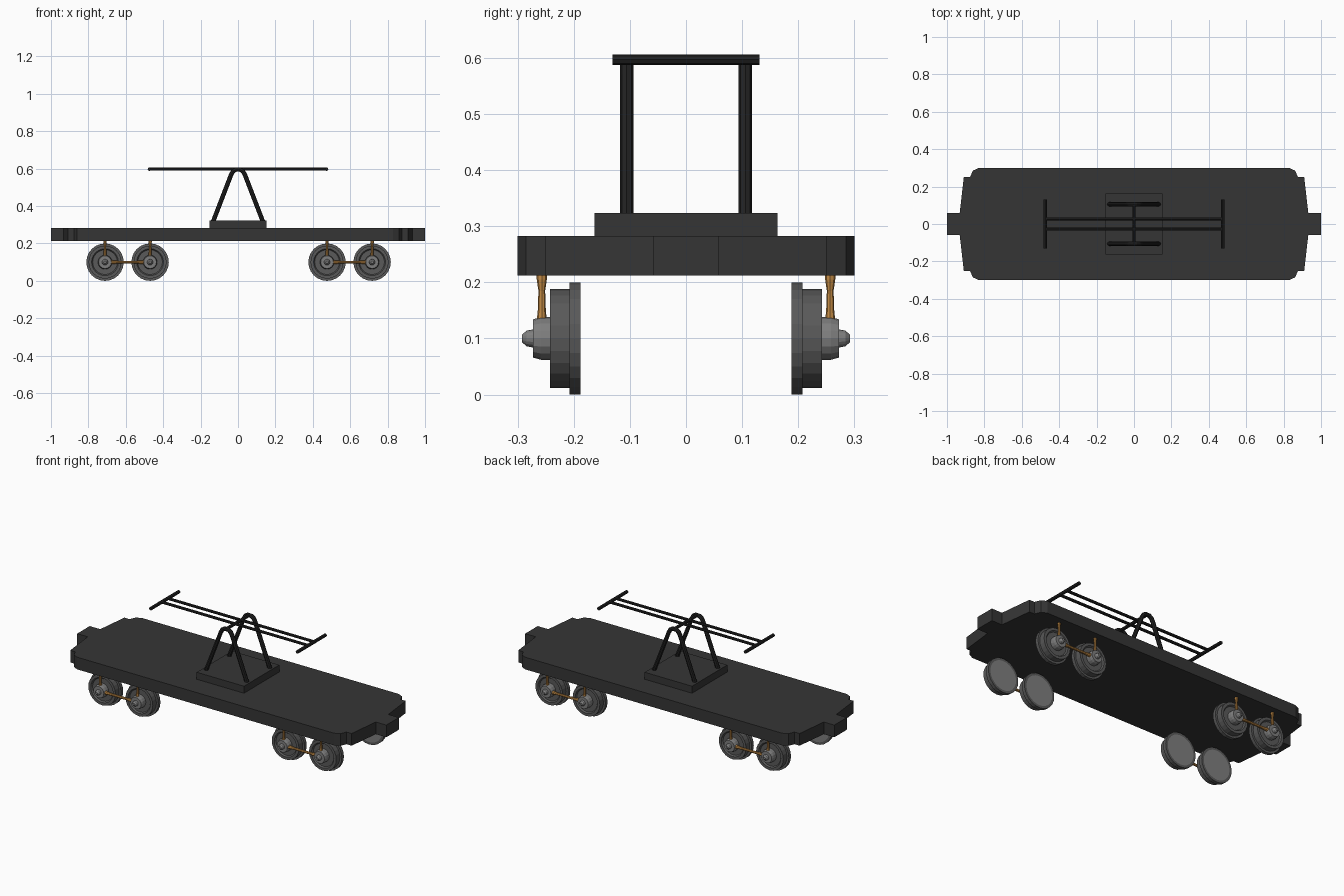
import bpy, bmesh, math

if "Cube" in bpy.data.objects:
    bpy.data.objects.remove(bpy.data.objects["Cube"])


def material(name, *rgb):
    m = bpy.data.materials.new(name)
    m.diffuse_color = (*rgb, 1)
    m.use_nodes = True
    m.node_tree.nodes["Principled BSDF"].inputs["Base Color"].default_value = m.diffuse_color
    return m


DECK = material("charcoal", 0.036, 0.036, 0.036)
FRAME = material("near black", 0.015, 0.015, 0.015)
WHEEL = material("iron grey", 0.10, 0.10, 0.10)
HUB = material("light grey", 0.21, 0.21, 0.21)
BRASS = material("brass", 0.55, 0.26, 0.06)


def finish(name, bm, *mats):
    bmesh.ops.recalc_face_normals(bm, faces=bm.faces)
    me = bpy.data.meshes.new(name)
    bm.to_mesh(me)
    bm.free()
    for m in mats:
        me.materials.append(m)
    ob = bpy.data.objects.new(name, me)
    bpy.context.collection.objects.link(ob)
    return ob


def prism(name, outline, z0, z1, mat):
    bm = bmesh.new()
    face = bm.faces.new([bm.verts.new((x, y, z0)) for x, y in outline])
    top = bmesh.ops.extrude_face_region(bm, geom=[face])["geom"]
    for v in top:
        if isinstance(v, bmesh.types.BMVert):
            v.co.z = z1
    return finish(name, bm, mat)


def tube(name, pts, radius, mat, scales=None):
    """Eight-sided rod swept along points, with optional flare."""
    cu = bpy.data.curves.new(name + "_path", 'CURVE')
    cu.dimensions = '3D'
    cu.bevel_depth = radius
    cu.bevel_resolution = 2
    cu.use_fill_caps = True
    sp = cu.splines.new('POLY')
    sp.points.add(len(pts) - 1)
    for i, p in enumerate(pts):
        sp.points[i].co = (*p, 1)
        sp.points[i].radius = scales[i] if scales else 1
    tmp = bpy.data.objects.new(name + "_tmp", cu)
    bpy.context.collection.objects.link(tmp)
    bpy.context.view_layer.update()
    me = bpy.data.meshes.new_from_object(
        tmp.evaluated_get(bpy.context.evaluated_depsgraph_get()))
    bpy.data.objects.remove(tmp)
    me.name = name
    me.materials.clear()
    me.materials.append(mat)
    for p in me.polygons:
        p.use_smooth = False
    ob = bpy.data.objects.new(name, me)
    bpy.context.collection.objects.link(ob)
    return ob


def lathe(name, profile, cx, cz, side, mats, n=24):
    """Spin (radius, y, material) rings about an axle along y."""
    bm = bmesh.new()
    rings = [[bm.verts.new((cx + r * math.cos(2 * math.pi * i / n), side * y,
                            cz + r * math.sin(2 * math.pi * i / n)))
              for i in range(n)] for r, y, _ in profile]
    bm.faces.new(rings[0]).material_index = profile[0][2]
    bm.faces.new(rings[-1]).material_index = profile[-1][2]
    for a, b, p in zip(rings, rings[1:], profile[1:]):
        for i in range(n):
            j = (i + 1) % n
            bm.faces.new((a[i], a[j], b[j], b[i])).material_index = p[2]
    return finish(name, bm, *mats)


# Deck with notched corners and end tabs
quarter = [(1.0, 0.058), (0.932, 0.058), (0.91, 0.25), (0.877, 0.25),
           (0.862, 0.285), (0.83, 0.30)]
outline = (quarter + [(-x, y) for x, y in reversed(quarter)]
           + [(-x, -y) for x, y in quarter]
           + [(x, -y) for x, y in reversed(quarter)])
prism("deck", outline, 0.212, 0.283, DECK)
prism("pump_base", [(-.153, -.163), (.153, -.163), (.153, .163), (-.153, .163)],
      0.28, 0.324, DECK)

# A-shaped stands
arch = [(0.134, 0.315), (0.037, 0.567), (0.027, 0.585), (0.012, 0.595)]
arch += [(-x, z) for x, z in reversed(arch)]
for s, tag in ((-1, "front"), (1, "back")):
    tube(f"{tag}_stand", [(x, s * 0.106, z) for x, z in arch], 0.012, FRAME)

# Rocking pump lever
tube("pivot_bar", [(0, -0.106, 0.597), (0, 0.106, 0.597)], 0.009, FRAME)
for s in (-1, 1):
    tube("lever_bar", [(-0.475, s * 0.028, 0.597), (0.475, s * 0.028, 0.597)],
         0.008, FRAME)
    tube("lever_handle", [(s * 0.474, -0.131, 0.597), (s * 0.474, 0.131, 0.597)],
         0.0095, FRAME)

# Wheels, hubs, hangers and connecting rods
wheel = [(0.086, 0.188, 1), (0.1, 0.188, 0), (0.1, 0.208, 0), (0.088, 0.208, 0),
         (0.088, 0.242, 0), (0.072, 0.242, 0), (0.066, 0.234, 0), (0.03, 0.234, 0)]
hub = [(0.038, 0.23, 0), (0.038, 0.258, 0), (0.034, 0.273, 0), (0.016, 0.273, 0),
       (0.014, 0.284, 0), (0.007, 0.292, 0)]
for s in (-1, 1):
    for pair in ((-0.711, -0.47), (0.476, 0.717)):
        for x in pair:
            lathe("wheel", wheel, x, 0.1, s, (WHEEL, HUB))
            lathe("hub", hub, x, 0.1, s, (HUB,), 16)
            tube("hanger", [(x, s * 0.257, z) for z in (0.125, 0.15, 0.185, 0.205, 0.214)],
                 0.006, BRASS, (1.6, 1.2, 1.0, 1.5, 1.5)).scale = (1, 1, 1)
        a, b = pair
        tube("connecting_rod",
             [(x, s * 0.257, 0.1) for x in (a + 0.03, a + 0.07, b - 0.07, b - 0.03)],
             0.0065, BRASS, (1.7, 1.1, 1.1, 1.7))
